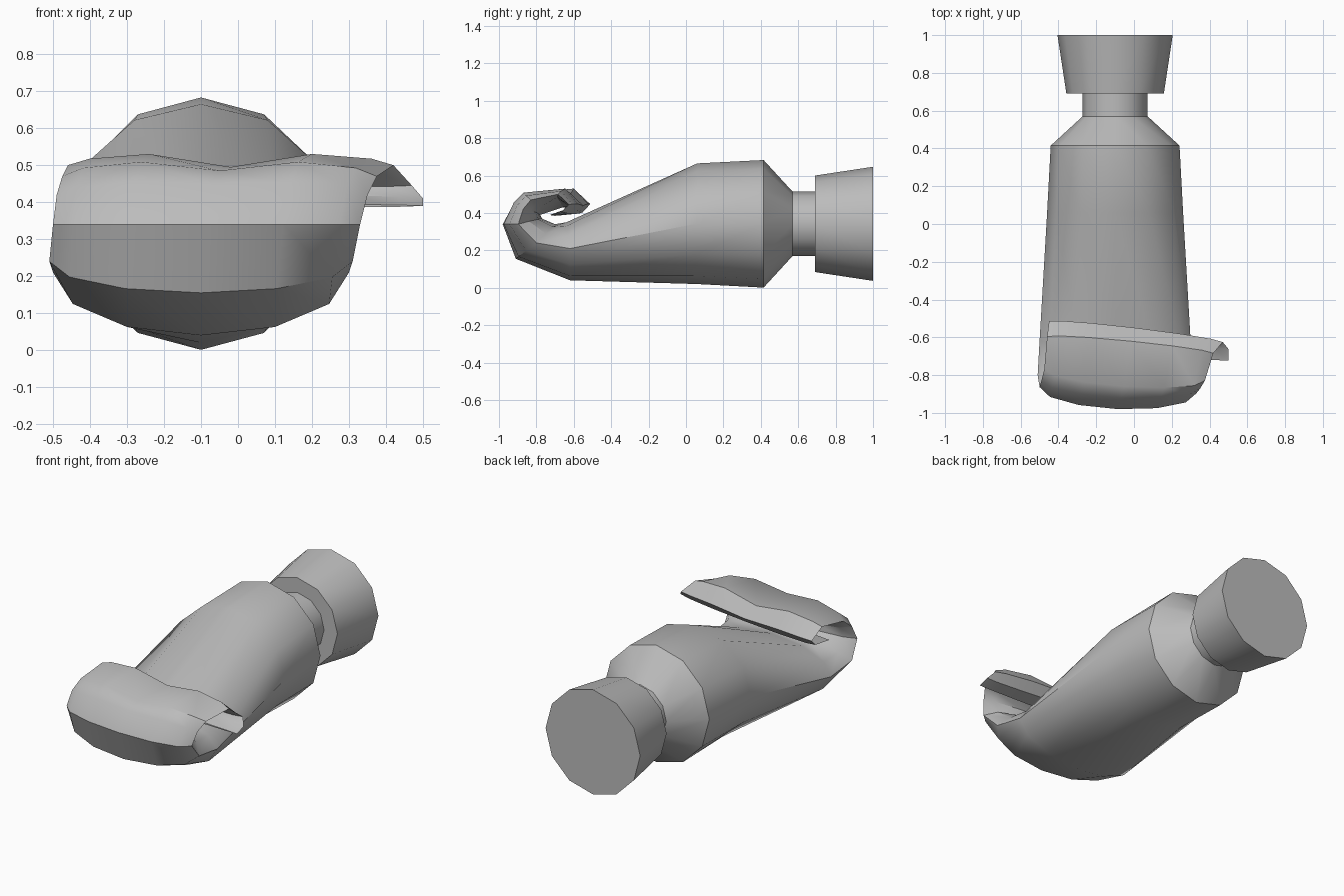
import bpy, bmesh, math
from mathutils import Vector

if "Cube" in bpy.data.objects:
    bpy.data.objects.remove(bpy.data.objects["Cube"])

SIDES = 12
AXIS_X, AXIS_Z = -0.1, 0.342

grey = bpy.data.materials.new("plain_grey")
grey.use_nodes = True
COLOUR = (0.5, 0.5, 0.5, 1)
grey.diffuse_color = COLOUR
grey.node_tree.nodes["Principled BSDF"].inputs["Base Color"].default_value = COLOUR


def loft(name, rings):
    """Skin a closed solid over rings of points."""
    bm = bmesh.new()
    loops = [[bm.verts.new(p) for p in ring] for ring in rings]
    for a, b in zip(loops, loops[1:]):
        for i in range(SIDES):
            j = (i + 1) % SIDES
            bm.faces.new((a[i], a[j], b[j], b[i]))
    bm.faces.new(loops[0])
    bm.faces.new(loops[-1])
    bmesh.ops.recalc_face_normals(bm, faces=bm.faces)
    mesh = bpy.data.meshes.new(name)
    bm.to_mesh(mesh)
    bm.free()
    mesh.materials.append(grey)
    obj = bpy.data.objects.new(name, mesh)
    bpy.context.collection.objects.link(obj)
    bpy.ops.object.select_all(action="DESELECT")
    obj.select_set(True)
    bpy.context.view_layer.objects.active = obj
    bpy.ops.object.shade_smooth_by_angle(angle=math.radians(35))
    return obj


def section(outer, crease, inner, cx, half_width, skew=0, dent=0):
    """Oval ring: outer/crease/inner are (y, z) points, skew slants it across x."""
    outer, crease, inner = Vector(outer), Vector(crease), Vector(inner)
    ring = []
    for k in range(SIDES):
        a = 2 * math.pi * k / SIDES
        u, v = math.sin(a), math.cos(a)
        p = crease.lerp(inner if v > 0 else outer, abs(v))
        y, z = p
        if abs(u) < 0.1:
            z -= dent
        ring.append((cx + half_width * u, y - skew * half_width * u, z))
    return ring


def circle(y, r):
    return section((y, AXIS_Z - r), (y, AXIS_Z), (y, AXIS_Z + r), AXIS_X, r)


# Tube: neck, shoulder, flattening body, then the rolled-up end
tube = [
    circle(0.70, 0.172), circle(0.57, 0.172), circle(0.415, 0.341),
    section((0.06, 0.02), (0.06, 0.343), (0.06, 0.665), AXIS_X, 0.36),
    section((-0.62, 0.04), (-0.62, 0.21), (-0.64, 0.35), AXIS_X, 0.40),
    section((-0.91, 0.155), (-0.80, 0.24), (-0.70, 0.34), AXIS_X, 0.41),
    section((-0.98, 0.34), (-0.88, 0.34), (-0.77, 0.37), -0.085, 0.415, 0.04),
    section((-0.92, 0.46), (-0.85, 0.42), (-0.78, 0.40), -0.07, 0.42, 0.05, 0.01),
    section((-0.86, 0.515), (-0.80, 0.47), (-0.75, 0.43), -0.05, 0.425, 0.07, 0.03),
    section((-0.62, 0.535), (-0.64, 0.50), (-0.66, 0.47), -0.02, 0.44, 0.1, 0.04),
    section((-0.55, 0.45), (-0.57, 0.445), (-0.60, 0.44), 0.01, 0.46, 0.12, 0.01),
    section((-0.60, 0.395), (-0.605, 0.41), (-0.61, 0.42), 0.025, 0.475, 0.12),
    section((-0.70, 0.385), (-0.70, 0.39), (-0.70, 0.395), 0.025, 0.475, 0.05),
]
loft("tube", tube)

# Flared screw cap
loft("cap", [circle(0.69, 0.258), circle(1.0, 0.305)])
